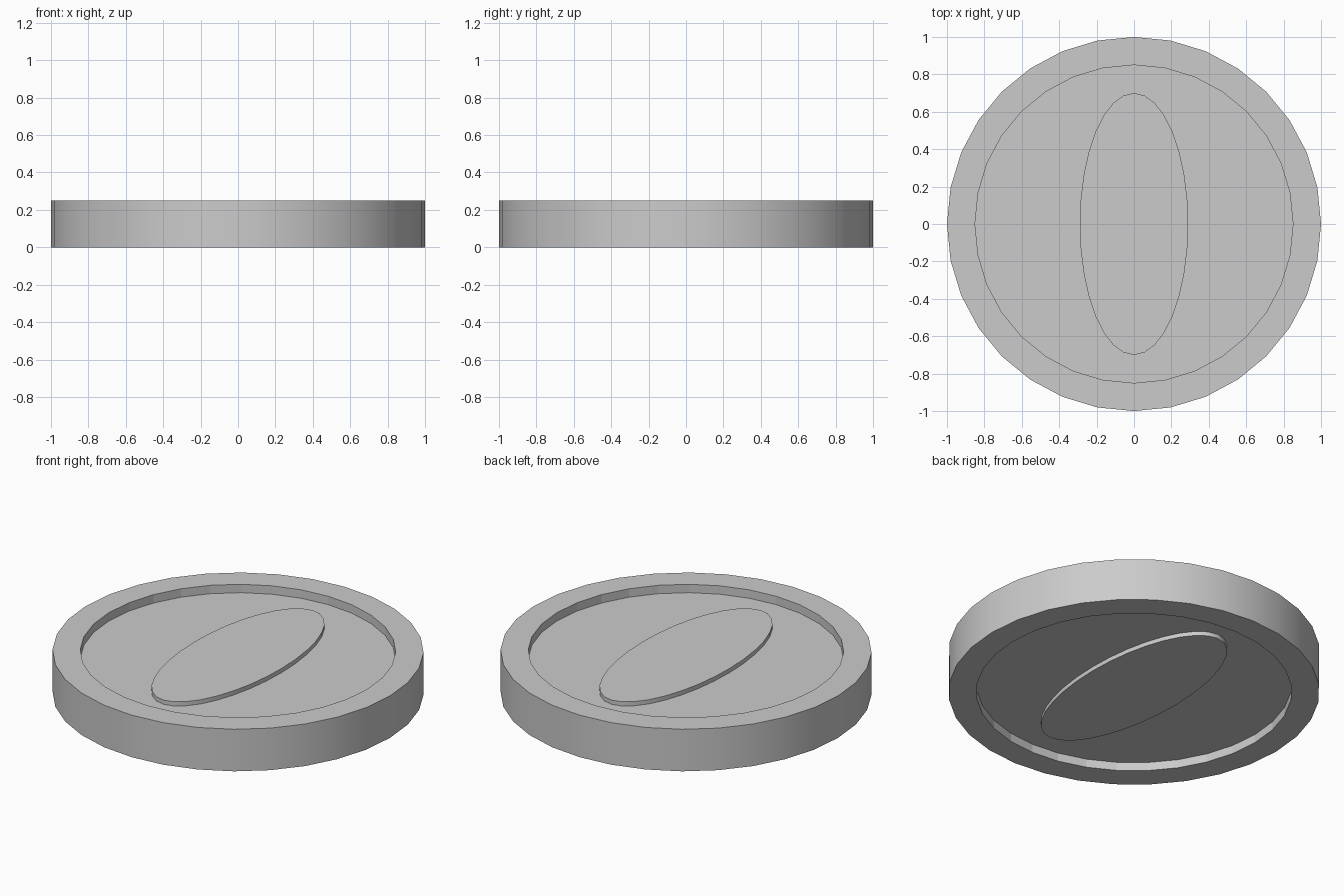
import bpy, bmesh
from math import cos, sin, tau

if "Cube" in bpy.data.objects:
    bpy.data.objects.remove(bpy.data.objects["Cube"])

SIDES = 32
THICK = 0.25
RECESS = 0.05    # depth of the field below the rim
RELIEF = 0.025   # height of the oval above the field


def ring(bm, rx, ry, z):
    return [bm.verts.new((rx * cos(tau * i / SIDES), ry * sin(tau * i / SIDES), z))
            for i in range(SIDES)]


def lofted_disc(name, rings, flat_bands=()):
    """Skin successive (rx, ry, z) rings and cap both ends."""
    bm = bmesh.new()
    loops = [ring(bm, *r) for r in rings]
    for n, (a, b) in enumerate(zip(loops, loops[1:])):
        for i in range(SIDES):
            j = (i + 1) % SIDES
            f = bm.faces.new((a[i], a[j], b[j], b[i]))
            f.smooth = n not in flat_bands
    bm.faces.new(loops[0])
    bm.faces.new(loops[-1])
    bmesh.ops.recalc_face_normals(bm, faces=bm.faces)
    # Keep the right-angled corners crisp
    for e in bm.edges:
        e.smooth = e.calc_face_angle(0) < 0.6
    mesh = bpy.data.meshes.new(name)
    bm.to_mesh(mesh)
    bm.free()
    obj = bpy.data.objects.new(name, mesh)
    bpy.context.collection.objects.link(obj)
    return obj


# Coin: the same rim, field and raised oval on both faces
oval, inner, outer = (0.29, 0.70), (0.85, 0.85), (1.0, 1.0)
half = [(*oval, RECESS - RELIEF), (*oval, RECESS), (*inner, RECESS),
        (*inner, 0.0), (*outer, 0.0)]
other = [(rx, ry, THICK - z) for rx, ry, z in reversed(half)]
lofted_disc("coin", half + other, flat_bands=(2, 6))
